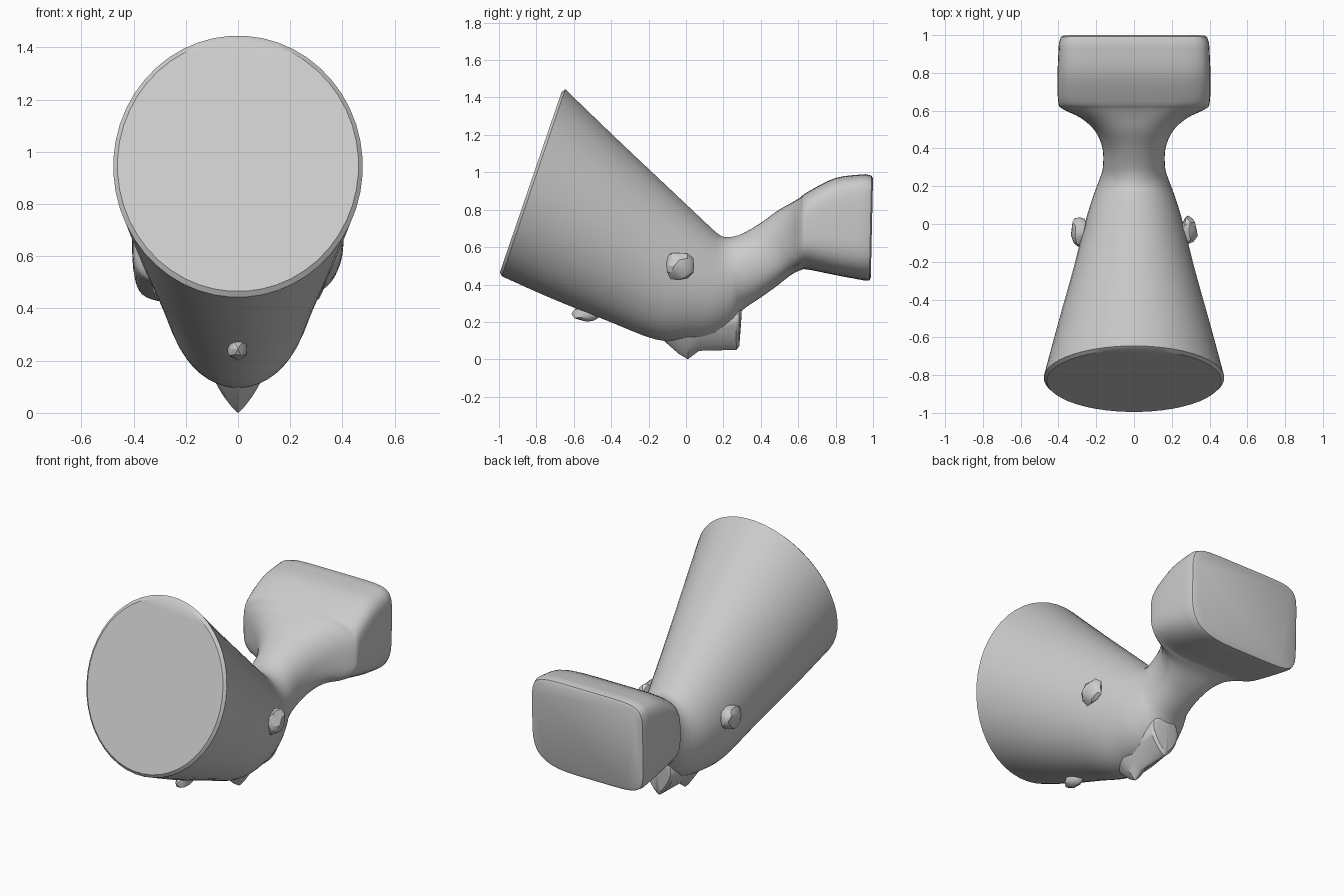
import bpy, bmesh, math, random
from mathutils import Vector

if "Cube" in bpy.data.objects:
    bpy.data.objects.remove(bpy.data.objects["Cube"])

random.seed(4)
SIDES = 48


def finish(bm, name, angle):
    bmesh.ops.recalc_face_normals(bm, faces=bm.faces)
    mesh = bpy.data.meshes.new(name)
    bm.to_mesh(mesh)
    bm.free()
    obj = bpy.data.objects.new(name, mesh)
    bpy.context.collection.objects.link(obj)
    bpy.ops.object.select_all(action='DESELECT')
    obj.select_set(True)
    bpy.context.view_layer.objects.active = obj
    bpy.ops.object.shade_smooth_by_angle(angle=math.radians(angle))
    return obj


def smooth_path(rows, steps):
    """Catmull-Rom interpolation between section rows."""
    out = []
    for i in range(len(rows) - 1):
        p0, p1, p2, p3 = (rows[max(0, min(len(rows) - 1, i + k))] for k in (-1, 0, 1, 2))
        for s in range(steps):
            t = s / steps
            out.append([0.5 * (2 * b + (c - a) * t + (2 * a - 5 * b + 4 * c - d) * t * t
                               + (3 * b - a - 3 * c + d) * t ** 3)
                        for a, b, c, d in zip(p0, p1, p2, p3)])
    return out + [list(rows[-1])]


def loft(name, rows, angle=35):
    """Rows: top y, top z, bottom y, bottom z, half width, top exponent,
    lower +x exponent, lower -x exponent."""
    bm = bmesh.new()
    rings = []
    for ty, tz, by, bz, hw, et, er, el in rows:
        mid = Vector((0, (ty + by) / 2, (tz + bz) / 2))
        up = Vector((0, (ty - by) / 2, (tz - bz) / 2))
        ring = []
        for k in range(SIDES):
            a = 2 * math.pi * (k + 0.5) / SIDES
            c, s = math.cos(a), math.sin(a)
            e = 2 / (et if s > 0 else er if c > 0 else el)
            x = math.copysign(abs(c) ** e, c) * hw
            v = math.copysign(abs(s) ** e, s)
            ring.append(bm.verts.new(mid + up * v + Vector((x, 0, 0))))
        rings.append(ring)
    for r0, r1 in zip(rings, rings[1:]):
        for k in range(SIDES):
            n = (k + 1) % SIDES
            bm.faces.new((r0[k], r0[n], r1[n], r1[k]))
    bm.faces.new(rings[0])
    bm.faces.new(rings[-1])
    return finish(bm, name, angle)


def lump(name, loc, scale, rough):
    bm = bmesh.new()
    bmesh.ops.create_icosphere(bm, subdivisions=2, radius=1)
    for v in bm.verts:
        v.co *= 1 + random.uniform(-rough, rough)
        v.co = Vector([c * s + o for c, s, o in zip(v.co, scale, loc)])
    return finish(bm, name, 30)


# tilted cone, neck and flared block as one continuous skin
front_rim = [(-0.665, 1.43, -0.995, 0.465, 0.462, 2, 2, 2)]
sections = [
    (-0.645, 1.445, -0.985, 0.443, 0.478, 2, 2, 2),
    (-0.37, 1.18, -0.72, 0.325, 0.405, 2, 2, 2),
    (-0.10, 0.925, -0.42, 0.205, 0.325, 2, 2, 2),
    (0.08, 0.755, -0.16, 0.105, 0.27, 2, 2, 2),
    (0.155, 0.685, 0.02, 0.10, 0.235, 2, 2, 2),
    (0.195, 0.658, 0.15, 0.12, 0.207, 2, 2, 2),
    (0.24, 0.655, 0.25, 0.18, 0.18, 2, 2, 2),
    (0.30, 0.672, 0.30, 0.26, 0.165, 2.1, 2.1, 2.1),
    (0.40, 0.73, 0.40, 0.33, 0.167, 2.2, 2.2, 2.2),
    (0.49, 0.795, 0.49, 0.395, 0.205, 2.4, 2.4, 2.4),
    (0.56, 0.835, 0.56, 0.45, 0.28, 2.8, 2.6, 2.8),
    (0.61, 0.865, 0.61, 0.475, 0.38, 3.5, 2.8, 3.5),
    (0.65, 0.895, 0.65, 0.48, 0.402, 5, 3, 5),
    (0.80, 0.97, 0.80, 0.45, 0.405, 6, 3.5, 6),
    (0.96, 0.99, 0.95, 0.422, 0.398, 7, 3.5, 7),
]
back_rim = [(0.992, 0.982, 0.98, 0.42, 0.388, 7, 3.5, 7),
            (1.0, 0.968, 0.988, 0.437, 0.372, 7, 3.5, 7)]
loft("body", front_rim + smooth_path(sections, 4) + back_rim)

# narrow keel under the joint
keel = [
    (-0.12, 0.30, -0.12, 0.10, 0.09, 1.6, 1.3, 1.3),
    (-0.04, 0.30, -0.04, 0.03, 0.10, 1.6, 1.2, 1.2),
    (0.01, 0.30, 0.01, 0.0, 0.10, 1.6, 1.2, 1.2),
    (0.07, 0.30, 0.07, 0.045, 0.10, 1.6, 1.3, 1.3),
    (0.26, 0.35, 0.27, 0.05, 0.10, 1.6, 1.4, 1.4),
    (0.28, 0.35, 0.285, 0.07, 0.09, 1.6, 1.4, 1.4),
    (0.30, 0.33, 0.295, 0.20, 0.05, 1.6, 1.4, 1.4),
]
loft("keel", keel)

# rough knobs on both flanks and a small ridge below
for side in (-1, 1):
    lump("side_knob", (side * 0.29, -0.035, 0.50), (0.045, 0.08, 0.072), 0.15)
lump("lower_ridge", (0.0, -0.53, 0.245), (0.04, 0.08, 0.045), 0.1)
